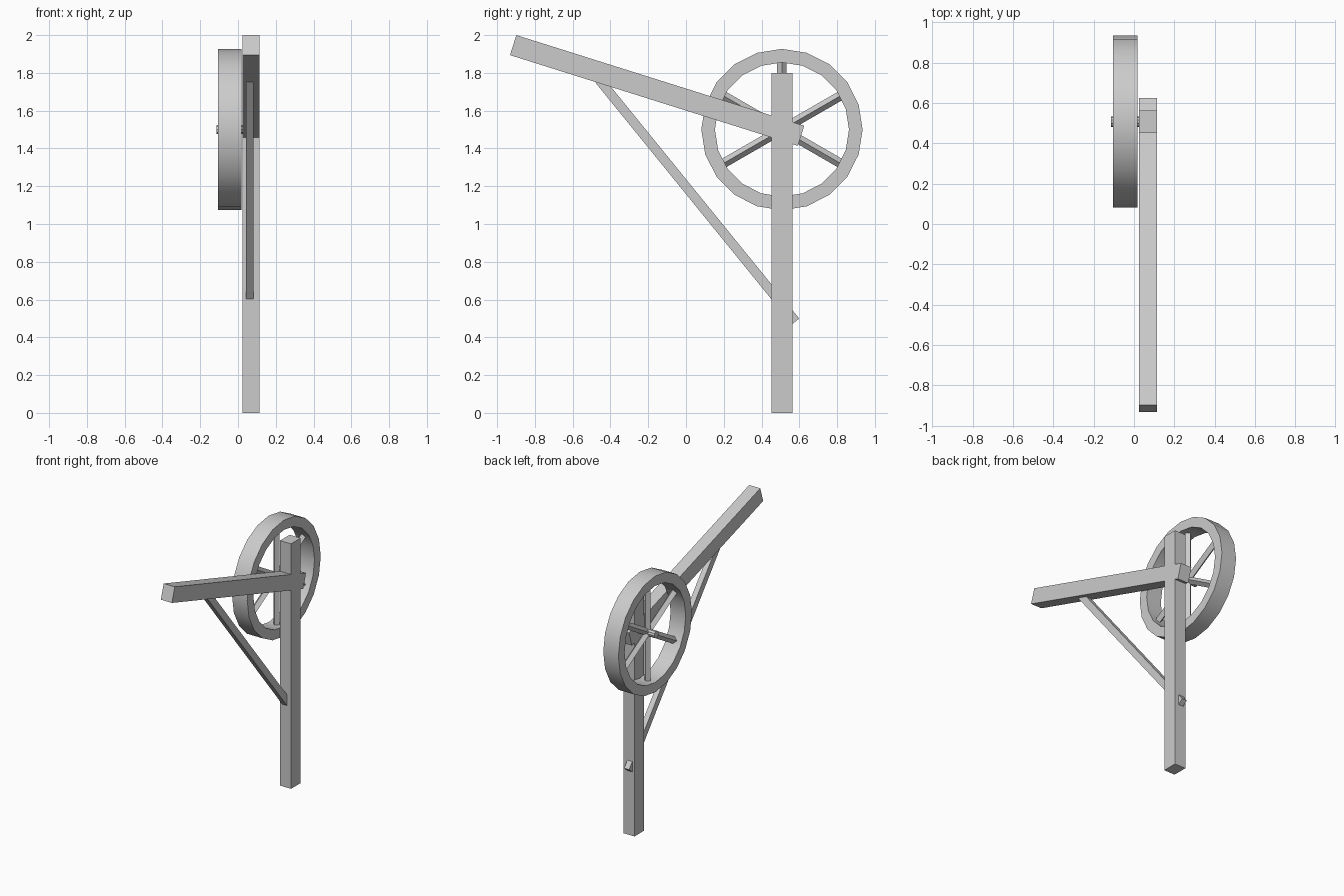
import bpy, bmesh
from math import sin, cos, pi, atan2, hypot, radians

if "Cube" in bpy.data.objects:
    bpy.data.objects.remove(bpy.data.objects["Cube"])

AXLE_Y, AXLE_Z = 0.508, 1.5
WHEEL_X0, WHEEL_X1 = -0.105, 0.018
WHEEL_X = (WHEEL_X0 + WHEEL_X1) / 2


def bar(name, x0, x1, a, b, thick):
    """Rectangular timber running from a to b in the YZ plane."""
    dy, dz = b[0] - a[0], b[1] - a[1]
    bpy.ops.mesh.primitive_cube_add(
        size=1, location=((x0 + x1) / 2, (a[0] + b[0]) / 2, (a[1] + b[1]) / 2),
        rotation=(atan2(dz, dy), 0, 0))
    ob = bpy.context.object
    ob.name = name
    ob.scale = (x1 - x0, hypot(dy, dz), thick)
    return ob


def ring(name, x0, x1, r_in, r_out, sides):
    """Rectangular section swept around the axle."""
    bm = bmesh.new()
    section = [(x0, r_in), (x1, r_in), (x1, r_out), (x0, r_out)]
    loops = []
    for i in range(sides):
        t = 2 * pi * i / sides
        loops.append([bm.verts.new((x, AXLE_Y + r * cos(t), AXLE_Z + r * sin(t)))
                      for x, r in section])
    for i in range(sides):
        p, q = loops[i], loops[(i + 1) % sides]
        for k in range(4):
            m = (k + 1) % 4
            bm.faces.new((p[k], p[m], q[m], q[k]))
    bmesh.ops.recalc_face_normals(bm, faces=bm.faces)
    me = bpy.data.meshes.new(name)
    bm.to_mesh(me)
    bm.free()
    ob = bpy.data.objects.new(name, me)
    bpy.context.collection.objects.link(ob)
    return ob


# Timber frame: post, sloping beam and diagonal brace
bar("post", 0.025, 0.115, (0.507, 0), (0.507, 1.8), 0.111)
bar("beam", 0.025, 0.115, (-0.915, 1.947), (0.609, 1.467), 0.111)
bar("brace", 0.043, 0.083, (0.58, 0.484), (-0.46, 1.764), 0.05)

# Wheel rim
rim = ring("wheel_rim", WHEEL_X0, WHEEL_X1, 0.355, 0.427, 20)
bpy.ops.object.select_all(action='DESELECT')
rim.select_set(True)
bpy.context.view_layer.objects.active = rim
bpy.ops.object.shade_smooth_by_angle(angle=radians(30))

# Three diamond-section bars across the wheel make six spokes
for i in range(3):
    bpy.ops.mesh.primitive_cylinder_add(
        vertices=4, radius=0.025, depth=0.76,
        location=(WHEEL_X, AXLE_Y, AXLE_Z), rotation=(i * pi / 3, 0, 0))
    bpy.context.object.name = f"spoke_pair_{i + 1}"

# Axle joining the wheel to the post
bpy.ops.mesh.primitive_cylinder_add(
    vertices=10, radius=0.026, depth=0.165,
    location=(-0.0325, AXLE_Y, AXLE_Z), rotation=(0, pi / 2, 0))
bpy.context.object.name = "axle"
